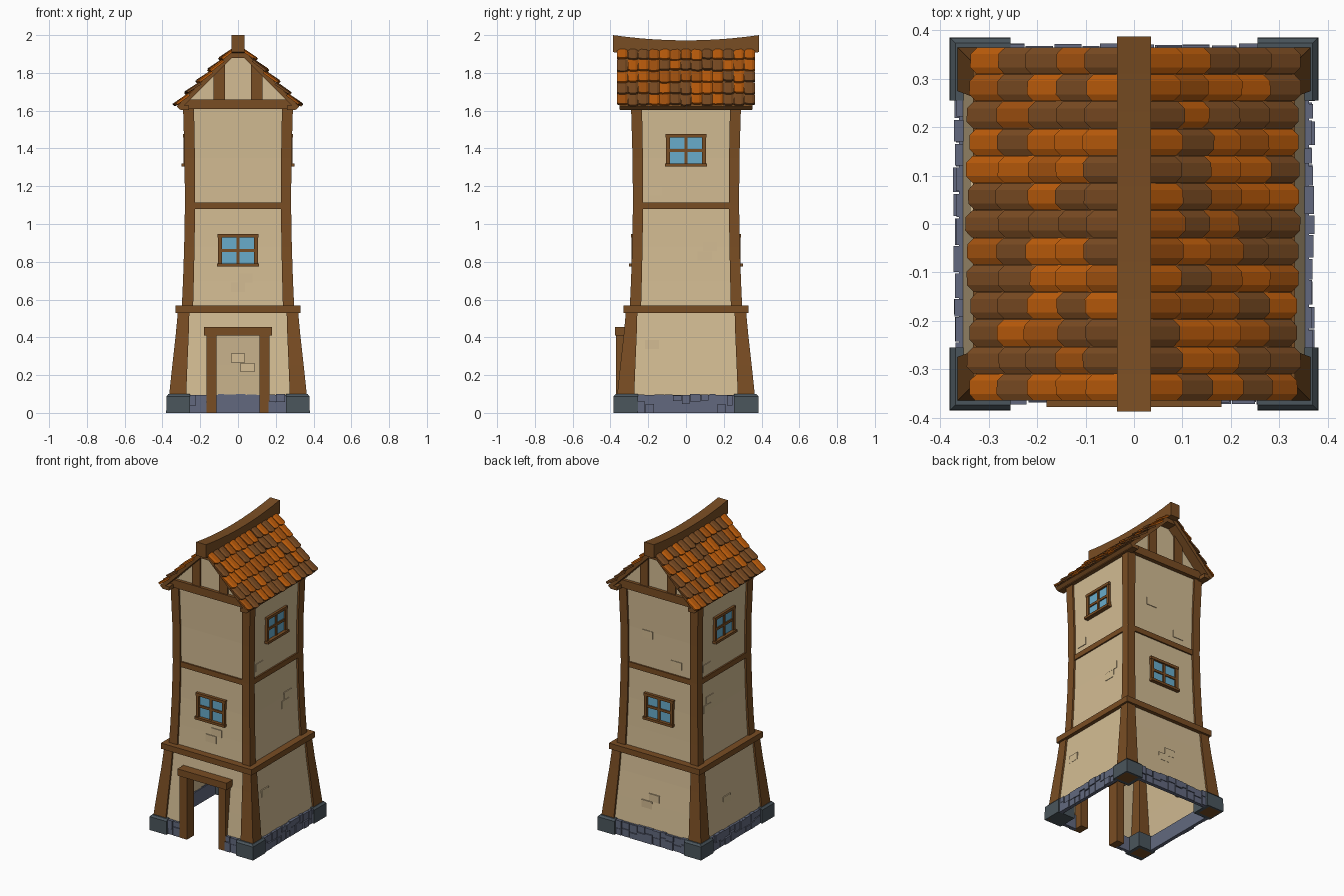
import bpy, bmesh, math, random
from mathutils import Vector

if "Cube" in bpy.data.objects:
    bpy.data.objects.remove(bpy.data.objects["Cube"])

random.seed(4)


def material(name, r, g, b):
    m = bpy.data.materials.new(name)
    lin = [((c / 255 + 0.055) / 1.055) ** 2.4 for c in (r, g, b)]
    m.diffuse_color = (*lin, 1)
    m.use_nodes = True
    m.node_tree.nodes["Principled BSDF"].inputs["Base Color"].default_value = m.diffuse_color
    return m


WOOD = material("brown wood", 121, 77, 35)
PLASTER = material("beige plaster", 211, 188, 147)
STONE = material("blue grey stone", 98, 105, 126)
CORNER = material("dark corner stone", 74, 85, 92)
GLASS = material("blue glass", 104, 172, 203)
TILE_A = material("orange tile", 188, 92, 11)
TILE_B = material("rust tile", 163, 82, 15)
TILE_C = material("brown tile", 122, 75, 34)


class Part:
    """Collects closed lofts into one named object."""

    def __init__(self, name, *mats):
        self.name, self.mats, self.bm = name, mats, bmesh.new()

    def loft(self, rings, mat=0):
        rows = [[self.bm.verts.new(p) for p in ring] for ring in rings]
        n = len(rows[0])
        faces = [self.bm.faces.new(rows[0][::-1]), self.bm.faces.new(rows[-1])]
        for a, b in zip(rows, rows[1:]):
            for i in range(n):
                j = (i + 1) % n
                faces.append(self.bm.faces.new((a[i], a[j], b[j], b[i])))
        for f in faces:
            f.material_index = mat

    def prism(self, xz, y0, y1):
        self.loft([[(x, y, z) for x, z in xz] for y in (y0, y1)])

    def side_box(self, k, a0, a1, d0, d1, z0, z1, mat=0):
        self.loft([[on_side(k, a, d, z) for a, d in
                    ((a0, d0), (a1, d0), (a1, d1), (a0, d1))] for z in (z0, z1)], mat)

    def done(self, fix=True):
        if fix:
            bmesh.ops.recalc_face_normals(self.bm, faces=self.bm.faces)
        me = bpy.data.meshes.new(self.name)
        self.bm.to_mesh(me)
        self.bm.free()
        for m in self.mats:
            me.materials.append(m)
        ob = bpy.data.objects.new(self.name, me)
        bpy.context.collection.objects.link(ob)


def on_side(k, a, d, z):
    """Point on side k (0 front, 1 right, 2 back, 3 left): a along, d outward."""
    x, y = [(a, -d), (d, a), (-a, d), (-d, -a)][k]
    return (x, y, z)


# Flared tower profile: (height, outer half width, post width)
LOWER = [(0.0, 0.372, 0.095), (0.1, 0.364, 0.09), (0.25, 0.348, 0.08),
         (0.41, 0.33, 0.069), (0.55, 0.317, 0.06)]
UPPER = [(0.55, 0.298, 0.06), (0.7, 0.291, 0.057), (0.88, 0.285, 0.055), (1.1, 0.281, 0.054),
         (1.35, 0.283, 0.055), (1.62, 0.291, 0.058)]


def outer(z):
    prof = LOWER if z < 0.55 else UPPER
    for (z0, o0, _), (z1, o1, _) in zip(prof, prof[1:]):
        if z <= z1:
            return o0 + (o1 - o0) * (z - z0) / (z1 - z0)
    return prof[-1][1]


INSET = 0.012

# Plaster shell, open below, with the doorway left out of the front
walls = Part("plaster_walls", PLASTER)
for prof in (LOWER, UPPER):
    for (z0, o0, _), (z1, o1, _) in zip(prof, prof[1:]):
        h0, h1 = o0 - INSET, o1 - INSET
        for k in range(4):
            spans = [(-h0, h0, -h1, h1)]
            if k == 0 and z1 <= 0.42:
                spans = [(-h0, -0.14, -h1, -0.14), (0.14, h0, 0.14, h1)]
            for a, b, c, d in spans:
                walls.bm.faces.new([walls.bm.verts.new(on_side(k, *p)) for p in
                                    ((a, h0, z0), (b, h0, z0), (d, h1, z1), (c, h1, z1))])
bmesh.ops.remove_doubles(walls.bm, verts=walls.bm.verts, dist=1e-5)
walls.done(fix=False)

# Curved corner posts in two tiers
posts = Part("corner_posts", WOOD)
for sx in (-1, 1):
    for sy in (-1, 1):
        for prof in (LOWER, UPPER):
            posts.loft([[(sx * p, sy * q, z) for p, q in
                         ((o - w, o - w), (o, o - w), (o, o), (o - w, o))] for z, o, w in prof])
posts.done()

# Corner foundation blocks, slightly tapered
blocks = Part("corner_blocks", CORNER)
for sx in (-1, 1):
    for sy in (-1, 1):
        blocks.loft([[(sx * p, sy * q, z) for p, q in
                      ((0.255, 0.255), (e, 0.255), (e, e + 0.005), (0.255, e + 0.005))]
                     for z, e in ((0, 0.38), (0.088, 0.379), (0.1, 0.368))])
blocks.done()

# Irregular stone footing between the blocks
footing = Part("stone_footing", STONE)
for k in range(4):
    for lo, hi in ([(-0.26, -0.16), (0.16, 0.26)] if k == 0 else [(-0.26, 0.26)]):
        footing.side_box(k, lo, hi, 0.345, 0.361, 0, 0.094)
        a = lo
        while a < hi - 0.005:
            b = min(a + random.uniform(0.035, 0.06), hi)
            cut = random.uniform(0.035, 0.065)
            for z0, z1 in ((0, cut - 0.002), (cut + 0.002, random.uniform(0.092, 0.1))):
                t = random.uniform(-0.003, 0.003)
                footing.side_box(k, a + 0.002, b - 0.002 + t, 0.35,
                                 random.uniform(0.366, 0.373), z0, z1)
            a = b
footing.done()

# Horizontal beams: storey ring, mid rails, eave plates
beams = Part("horizontal_beams", WOOD)
for k in range(4):
    beams.side_box(k, -0.332, 0.332, 0.265, 0.332, 0.53, 0.568)
    beams.side_box(k, -0.25, 0.25, 0.25, 0.279, 1.08, 1.115)
    if k % 2:
        beams.side_box(k, -0.35, 0.35, 0.26, 0.304, 1.603, 1.628)
beams.done()

# Door frame
door = Part("door_frame", WOOD)
for s in (-1, 1):
    door.side_box(0, s * 0.115, s * 0.168, 0.295, 0.37, 0, 0.415)
door.side_box(0, -0.18, 0.18, 0.295, 0.377, 0.41, 0.455)
door.done()

# Windows: low on front and back, high on the two sides
for k, name in enumerate(("front", "right", "back", "left")):
    zc = 1.39 if k % 2 else 0.86
    w = outer(zc) - INSET
    win = Part(name + "_window", WOOD, GLASS)
    win.side_box(k, -0.095, 0.095, w - 0.01, w + 0.005, zc - 0.075, zc + 0.075, 1)
    for s in (-1, 1):
        win.side_box(k, s * 0.085, s * 0.105, w - 0.015, w + 0.016, zc - 0.075, zc + 0.075)
    win.side_box(k, -0.108, 0.108, w - 0.015, w + 0.018, zc + 0.068, zc + 0.086)
    win.side_box(k, -0.11, 0.11, w - 0.015, w + 0.027, zc - 0.086, zc - 0.07)
    win.side_box(k, -0.008, 0.008, w - 0.01, w + 0.012, zc - 0.075, zc + 0.075)
    win.side_box(k, -0.09, 0.09, w - 0.01, w + 0.012, zc - 0.008, zc + 0.008)
    win.done()

# A few bricks showing through the plaster: side, along, height
bricks = Part("exposed_bricks", PLASTER)
for k, a, z in ((0, 0.0, 0.665), (0, 0.04, 0.715), (1, -0.165, 1.175), (1, 0.127, 0.88),
                (1, 0.1, 0.83), (1, -0.18, 0.362), (2, -0.09, 1.33), (2, 0.12, 1.18),
                (2, -0.05, 0.24), (2, 0.0, 0.29), (3, -0.17, 0.9), (3, -0.14, 0.95),
                (3, -0.05, 0.27), (3, -0.17, 1.17)):
    w = outer(z) - INSET
    bricks.side_box(k, a - 0.038, a + 0.038, w - 0.02, w + 0.004, z - 0.024, z + 0.024)
bricks.done()

# Gable ends
gable = Part("gable_plaster", PLASTER)
studs = Part("gable_timbers", WOOD)
for s in (-1, 1):
    gable.prism([(-0.285, 1.625), (0.285, 1.625), (0, 1.915)], s * 0.27, s * 0.285)
    studs.prism([(-0.308, 1.608), (0.308, 1.608), (0.27, 1.66), (-0.27, 1.66)], s * 0.25, s * 0.306)
    studs.prism([(-0.04, 1.88), (0.04, 1.88), (0, 1.93)], s * 0.27, s * 0.35)
    for m in (-1, 1):
        studs.prism([(m * 0.07, 1.65), (m * 0.13, 1.65), (m * 0.13, 1.79), (m * 0.07, 1.85)],
                    s * 0.27, s * 0.298)
gable.done()
studs.done()

# Roof boards under the tiles
boards = Part("roof_boards", WOOD)
for m in (-1, 1):
    boards.prism([(0, 1.948), (m * 0.325, 1.622), (m * 0.308, 1.605), (0, 1.912)], -0.352, 0.352)
boards.done()

# Arched roof tiles, 5 rows by 13 columns on each slope
tiles = Part("roof_tiles", TILE_A, TILE_B, TILE_C)
COLS, ROWS, PITCH = 13, 5, 0.0855
WIDTH = 0.73 / COLS
for m in (-1, 1):
    down, up = Vector((m * 0.707, 0, -0.707)), Vector((m * 0.707, 0, 0.707))
    for c in range(COLS):
        yc = -0.365 + (c + 0.5) * WIDTH
        for r in range(ROWS):
            t0 = 0.025 + r * PITCH
            t1 = t0 + PITCH + 0.008 + random.uniform(-0.006, 0.006)
            lift = 0.015 + random.uniform(-0.003, 0.005)
            tilt = random.uniform(-0.003, 0.003)
            rings = []
            for t, h, trim in ((t0, 0.002, 0), (t1, lift, 0.012)):
                ring = []
                for u, arch, bot in ((-0.5, 0, 0), (-0.25, 0.007, 0), (0.25, 0.007, 0), (0.5, 0, 0),
                                     (0.5, 0, 1), (0.25, 0.007, 1), (-0.25, 0.007, 1), (-0.5, 0, 1)):
                    edge = trim if abs(u) > 0.4 else 0
                    p = Vector((0, yc + u * WIDTH * 0.98, 1.945)) + down * (t - edge)
                    ring.append(p + up * (h + arch + u * tilt - bot * 0.011))
                rings.append(ring)
            tiles.loft(rings, random.choices((0, 1, 2), (4, 2, 4))[0])
tiles.done()

# Sagging ridge beam
ridge = Part("ridge_beam", WOOD)
rings = []
for i in range(11):
    y = -0.387 + 0.774 * i / 10
    top = 1.972 + 0.028 * (y / 0.387) ** 2
    rings.append([(-0.035, y, top - 0.09), (0.035, y, top - 0.09), (0.035, y, top), (-0.035, y, top)])
ridge.loft(rings)
ridge.done()
